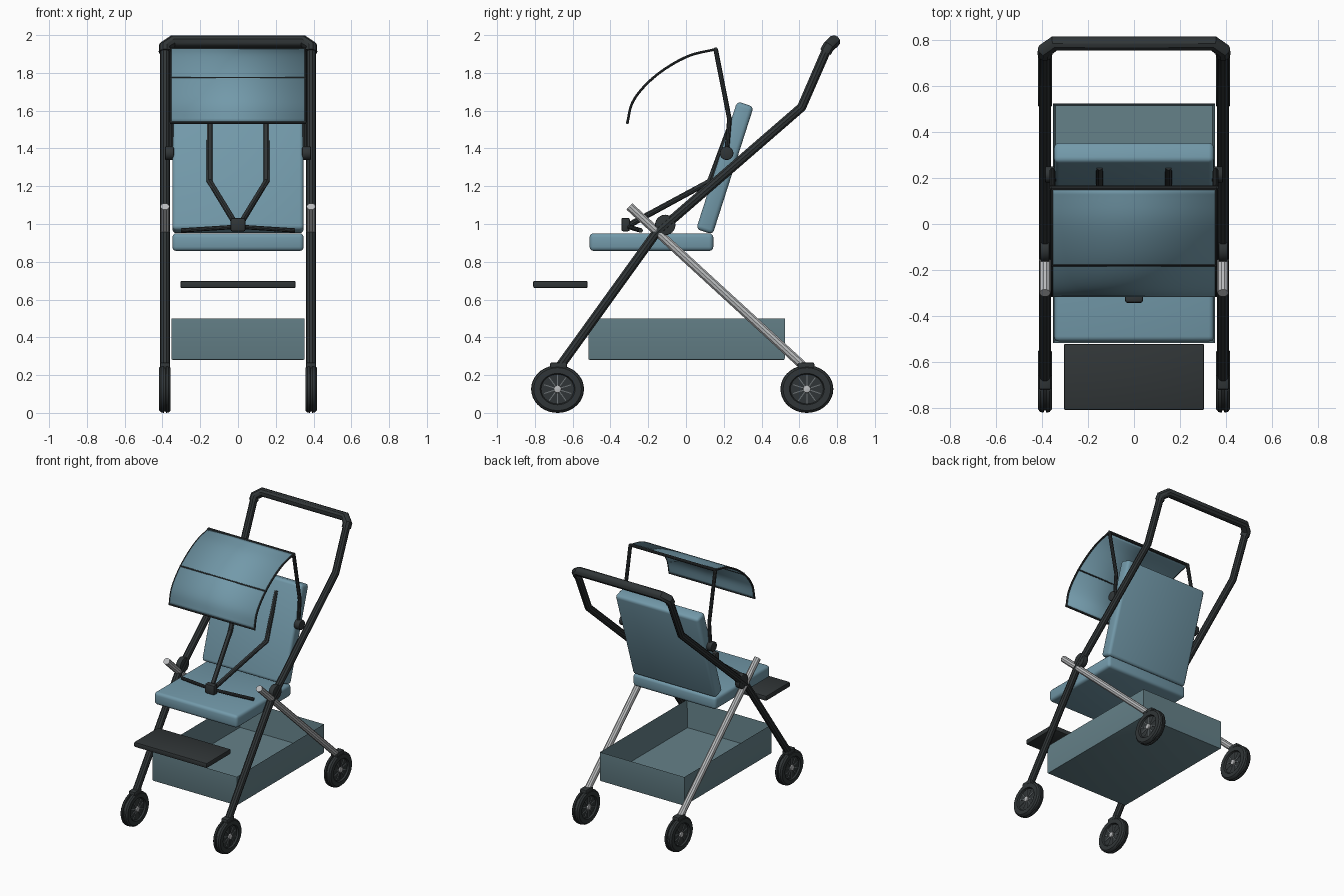
import bpy, bmesh, math
from mathutils import Vector, Matrix

if "Cube" in bpy.data.objects:
    bpy.data.objects.remove(bpy.data.objects["Cube"])


def material(name, rgb):
    m = bpy.data.materials.new(name)
    m.diffuse_color = (*rgb, 1)
    m.use_nodes = True
    m.node_tree.nodes["Principled BSDF"].inputs["Base Color"].default_value = m.diffuse_color
    return m


BLUE = material("blue_fabric", (0.17, 0.32, 0.40))
MESH = material("basket_fabric", (0.13, 0.22, 0.25))
DARK = material("dark_frame", (0.03, 0.036, 0.038))
SILVER = material("silver", (0.5, 0.51, 0.52))
GREY = material("spoke_grey", (0.15, 0.17, 0.18))


def smooth(ob, angle=35):
    bpy.ops.object.select_all(action='DESELECT')
    ob.select_set(True)
    bpy.context.view_layer.objects.active = ob
    bpy.ops.object.shade_smooth_by_angle(angle=math.radians(angle))


def from_bmesh(name, bm, mat):
    bmesh.ops.recalc_face_normals(bm, faces=bm.faces)
    me = bpy.data.meshes.new(name)
    bm.to_mesh(me)
    bm.free()
    ob = bpy.data.objects.new(name, me)
    bpy.context.collection.objects.link(ob)
    me.materials.append(mat)
    return ob


def box(name, center, size, mat, bevel=0.0, segs=3, rot_x=0.0):
    bm = bmesh.new()
    bmesh.ops.create_cube(bm, size=1, matrix=Matrix.Diagonal((*size, 1)))
    if bevel:
        bmesh.ops.bevel(bm, geom=bm.edges[:], offset=bevel, segments=segs,
                        profile=0.5, affect='EDGES')
    ob = from_bmesh(name, bm, mat)
    ob.location = center
    ob.rotation_euler.x = rot_x
    smooth(ob)
    return ob


def disc(name, center, r, depth, mat, bevel=0.005):
    bm = bmesh.new()
    bmesh.ops.create_cone(bm, cap_ends=True, segments=24, radius1=r, radius2=r,
                          depth=depth, matrix=Matrix.Rotation(math.pi / 2, 4, 'Y'))
    rims = [e for e in bm.edges if abs(e.verts[0].co.x - e.verts[1].co.x) < 1e-5]
    bmesh.ops.bevel(bm, geom=rims, offset=bevel, segments=2, profile=0.5, affect='EDGES')
    ob = from_bmesh(name, bm, mat)
    ob.location = center
    smooth(ob)
    return ob


def tube(name, pts, r, mat):
    cu = bpy.data.curves.new(name, 'CURVE')
    cu.dimensions = '3D'
    cu.bevel_depth = r
    cu.bevel_resolution = 3
    cu.use_fill_caps = True
    sp = cu.splines.new('POLY')
    sp.points.add(len(pts) - 1)
    for p, c in zip(sp.points, pts):
        p.co = (*c, 1)
    ob = bpy.data.objects.new(name, cu)
    bpy.context.collection.objects.link(ob)
    cu.materials.append(mat)
    bpy.ops.object.select_all(action='DESELECT')
    ob.select_set(True)
    bpy.context.view_layer.objects.active = ob
    bpy.ops.object.convert(target='MESH')
    smooth(bpy.context.object)
    return bpy.context.object


def wheel(name, center):
    # lathed tyre with recessed rim, slightly wider than tall
    prof = [(0, -.018), (.62, -.018), (.66, -.03), (.9, -.03), (.98, -.02), (1, -.006),
            (.94, -.004), (.94, .004), (1, .006), (.98, .02), (.9, .03), (.66, .03),
            (.62, .018), (0, .018)]
    bm = bmesh.new()
    vs = [bm.verts.new((x, 0, r)) for r, x in prof]
    edges = [bm.edges.new(p) for p in zip(vs, vs[1:])]
    bmesh.ops.spin(bm, geom=vs + edges, axis=(1, 0, 0), cent=(0, 0, 0),
                   angle=2 * math.pi, steps=36)
    bmesh.ops.remove_doubles(bm, verts=bm.verts[:], dist=1e-5)
    bmesh.ops.scale(bm, vec=(1, .14, .126), verts=bm.verts[:])
    ob = from_bmesh(name + "_tyre", bm, DARK)
    ob.location = center
    smooth(ob)
    # spokes and hub cap
    bm = bmesh.new()
    for k in range(10):
        m = (Matrix.Rotation(k * math.pi / 5, 4, 'X') @ Matrix.Translation((0, 0, .046))
             @ Matrix.Diagonal((.044, .005, .06, 1)))
        bmesh.ops.create_cube(bm, size=1, matrix=m)
    ob = from_bmesh(name + "_spokes", bm, GREY)
    ob.location = center
    disc(name + "_hub", center, .02, .06, SILVER, .003)


# canopy curve, sampled with a Catmull-Rom spline
KEY = [Vector(p) for p in ((.157, 1.925), (.02, 1.892), (-.11, 1.822), (-.215, 1.735),
                           (-.285, 1.64), (-.31, 1.537))]


def canopy_curve(n=5):
    p = [2 * KEY[0] - KEY[1]] + KEY + [2 * KEY[-1] - KEY[-2]]
    out = []
    for i in range(1, len(p) - 2):
        a, b, c, d = p[i - 1:i + 3]
        for k in range(n):
            t = k / n
            out.append(.5 * (2 * b + (c - a) * t + (2 * a - 5 * b + 4 * c - d) * t * t
                             + (3 * b - a - 3 * c + d) * t ** 3))
    return out + [KEY[-1]]


# seat, backrest, footrest
box("seat", (0, -.183, .904), (.695, .655, .094), BLUE, .022)
box("backrest", (0, .206, 1.297), (.695, .092, .71), BLUE, .022, rot_x=-math.radians(17.8))
box("footrest", (0, -.665, .68), (.61, .288, .038), DARK, .008, 2)

# open storage basket
bm = bmesh.new()
bmesh.ops.create_cube(bm, size=1, matrix=Matrix.Diagonal((.705, 1.04, .22, 1)))
top = max(bm.faces, key=lambda f: f.calc_center_median().z)
ins = bmesh.ops.inset_region(bm, faces=[top], thickness=.015)
bmesh.ops.translate(bm, verts=top.verts[:], vec=(0, 0, -.205))
low = [e for e in bm.edges if all(v.co.z < -.109 for v in e.verts)]
bmesh.ops.bevel(bm, geom=low, offset=.008, segments=2, profile=.5, affect='EDGES')
basket = from_bmesh("basket", bm, MESH)
basket.location = (0, .003, .39)
smooth(basket)

# canopy shell
curve = canopy_curve()
bm = bmesh.new()
rows = [[bm.verts.new((x, *c)) for x in (-.355, .355)] for c in curve]
for a, b in zip(rows, rows[1:]):
    bm.faces.new((a[0], a[1], b[1], b[0]))
canopy = from_bmesh("canopy", bm, BLUE)
sol = canopy.modifiers.new("thickness", 'SOLIDIFY')
sol.thickness = .012
sol.offset = 0
smooth(canopy)

# canopy cross bars: rear bow, seam and front edge
seam = min(curve, key=lambda c: abs(c.x + .17))
for label, c, r in (("rear_bow", curve[0], .011), ("seam", seam, .008), ("front_bow", curve[-1], .008)):
    tube("canopy_" + label, [(-.36, *c), (.36, *c)], r, DARK)

# parts repeated on both sides
for s, side in ((-1, "left"), (1, "right")):
    x = .387 * s
    tube("main_frame_" + side, [(x, -.665, .25), (x, -.164, .945), (x, .612, 1.618),
                                (x, .75, 1.935)], .026, DARK)
    tube("rear_leg_" + side, [(x, -.30, 1.093), (x, .625, .245)], .024, SILVER)
    disc("frame_joint_" + side, (x, -.11, .995), .054, .04, DARK)
    for label, y in (("front", -.68), ("rear", .64)):
        wheel(f"{label}_wheel_{side}", (x, y, .126))
        box(f"{label}_wheel_mount_{side}", (x, y + (.005 if y < 0 else -.005), .245),
            (.054, .09, .045), DARK, .01, 2)
    disc("canopy_pivot_" + side, (.363 * s, .215, 1.375), .036, .046, DARK)
    tube("canopy_arm_" + side, [(.355 * s, .215, 1.375), (.355 * s, .23, 1.555),
                                (.355 * s, *curve[0])], .013, DARK)
    tube("canopy_piping_" + side, [(.355 * s, *c) for c in curve], .007, DARK)
    tube("shoulder_strap_" + side, [(.15 * s, .25, 1.56), (.15 * s, .125, 1.225),
                                    (.01 * s, -.30, .995)], .016, DARK)
    tube("lap_strap_" + side, [(.01 * s, -.305, .985), (.30 * s, -.24, .966)], .012, DARK)

# harness buckle
box("buckle", (0, -.32, .997), (.078, .045, .072), DARK, .01, 2)

# push handle grip
half = [(.387, .738, 1.91), (.387, .755, 1.94), (.345, .785, 1.967)]
tube("handle_grip", [(-a, b, c) for a, b, c in half] + half[::-1], .033, DARK)
